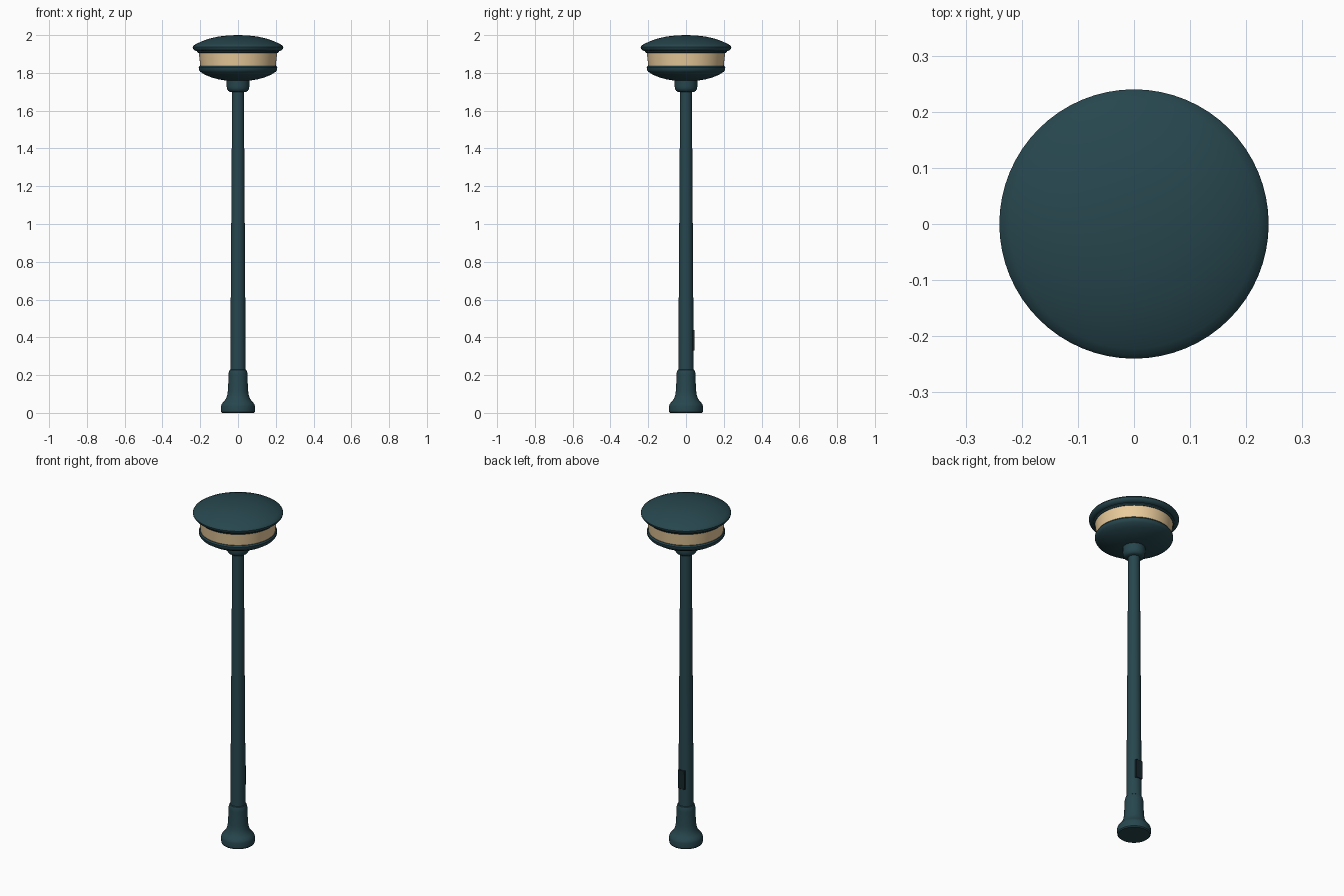
import bpy, bmesh, math

if "Cube" in bpy.data.objects:
    bpy.data.objects.remove(bpy.data.objects["Cube"])


def material(name, rgb):
    m = bpy.data.materials.new(name)
    m.diffuse_color = (*rgb, 1)
    m.use_nodes = True
    m.node_tree.nodes["Principled BSDF"].inputs["Base Color"].default_value = m.diffuse_color
    return m


teal = material("teal_paint", (0.02, 0.062, 0.076))
dark = material("dark_paint", (0.008, 0.02, 0.025))
glow = material("warm_lens", (0.82, 0.6, 0.33))


def finish(obj, mat, angle=35):
    obj.data.materials.append(mat)
    bpy.ops.object.select_all(action='DESELECT')
    obj.select_set(True)
    bpy.context.view_layer.objects.active = obj
    bpy.ops.object.shade_smooth_by_angle(angle=math.radians(angle))


def lathe(name, profile, mat, sides=64):
    """Revolve (radius, z) points, bottom to top, around the z axis."""
    bm = bmesh.new()
    rings = []
    for r, z in profile:
        if r == 0:
            rings.append([bm.verts.new((0, 0, z))] * sides)
        else:
            rings.append([bm.verts.new((r * math.cos(2 * math.pi * i / sides),
                                        r * math.sin(2 * math.pi * i / sides), z))
                          for i in range(sides)])
    for a, b in zip(rings, rings[1:]):
        for i in range(sides):
            j = (i + 1) % sides
            bm.faces.new(list(dict.fromkeys((a[i], a[j], b[j], b[i]))))
    bmesh.ops.recalc_face_normals(bm, faces=bm.faces)
    me = bpy.data.meshes.new(name)
    bm.to_mesh(me)
    bm.free()
    obj = bpy.data.objects.new(name, me)
    bpy.context.collection.objects.link(obj)
    finish(obj, mat)


# Flared foot
lathe("base", [(0, 0), (0.084, 0), (0.089, 0.006), (0.09, 0.035), (0.086, 0.048),
               (0.075, 0.06), (0.064, 0.075), (0.057, 0.095), (0.053, 0.12),
               (0.05, 0.2), (0.049, 0.215), (0.045, 0.227), (0.038, 0.232), (0, 0.232)], teal)

# Tapered pole
lathe("pole", [(0, 0.22), (0.041, 0.22), (0.031, 1.71), (0, 1.71)], teal, 48)

# Collar under the head
lathe("collar", [(0, 1.7), (0.044, 1.7), (0.053, 1.706), (0.059, 1.717),
                 (0.06, 1.73), (0.06, 1.775), (0, 1.775)], teal, 48)

# Shallow bowl holding the lens
lathe("lower_bowl", [(0, 1.758), (0.06, 1.759), (0.1, 1.765), (0.14, 1.776),
                     (0.175, 1.79), (0.2, 1.806), (0.207, 1.816), (0.208, 1.828),
                     (0.203, 1.836), (0, 1.836)], teal)

# Lit band
lathe("lens_band", [(0, 1.83), (0.199, 1.83), (0.208, 1.912), (0, 1.912)], glow)

# Domed cap with a rim lip below
lathe("cap_lip", [(0, 1.904), (0.21, 1.904), (0.216, 1.91), (0.218, 1.925), (0, 1.925)], teal)
lathe("cap", [(0, 1.915), (0.222, 1.915), (0.232, 1.921), (0.239, 1.93), (0.24, 1.937),
              (0.236, 1.944), (0.222, 1.953), (0.19, 1.968), (0.15, 1.982),
              (0.1, 1.993), (0.05, 1.9985), (0, 2.0)], teal)

# Service hatch on the back of the pole
bpy.ops.mesh.primitive_cube_add(size=1, location=(0, 0.038, 0.385))
hatch = bpy.context.object
hatch.name = "service_hatch"
hatch.scale = (0.042, 0.014, 0.11)
bpy.ops.object.transform_apply(location=False, rotation=False, scale=True)
bev = hatch.modifiers.new("edges", 'BEVEL')
bev.width = 0.002
bev.segments = 2
finish(hatch, dark)
